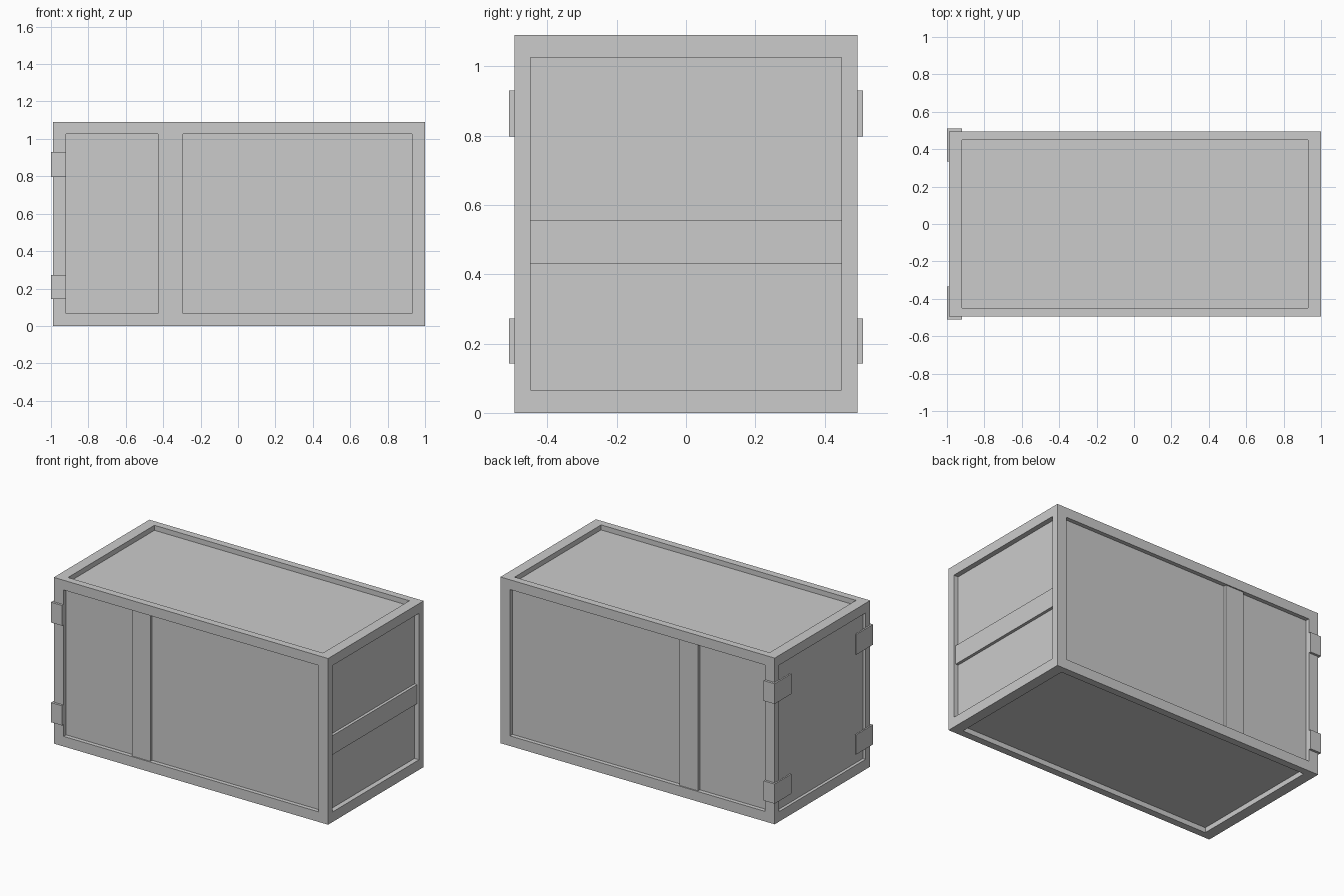
import bpy, bmesh
from mathutils import Vector

if "Cube" in bpy.data.objects:
    bpy.data.objects.remove(bpy.data.objects["Cube"])

LO, HI = Vector((-0.99, -0.495, 0.0)), Vector((1.0, 0.495, 1.09))      # outer shell
IN_LO, IN_HI = (-0.92, -0.448, 0.066), (0.93, 0.448, 1.026)            # panel openings


def add_box(bm, lo, hi):
    verts = bmesh.ops.create_cube(bm, size=1)["verts"]
    for v in verts:
        v.co = [hi[i] if v.co[i] > 0 else lo[i] for i in range(3)]


def make(name, bm):
    bmesh.ops.recalc_face_normals(bm, faces=bm.faces)
    mesh = bpy.data.meshes.new(name)
    bm.to_mesh(mesh)
    bm.free()
    obj = bpy.data.objects.new(name, mesh)
    bpy.context.collection.objects.link(obj)
    return obj


def box(name, lo, hi):
    bm = bmesh.new()
    add_box(bm, lo, hi)
    return make(name, bm)


# Crate shell: every side gets a frame border and a recessed panel
bm = bmesh.new()
add_box(bm, LO, HI)
bm.normal_update()
mid = (LO + HI) / 2
for face in list(bm.faces):
    n = face.normal.copy()
    axis = max(range(3), key=lambda i: abs(n[i]))
    depth = 0.02 if n.x < -0.5 else 0.033 if abs(n.y) < 0.5 else 0.027
    bmesh.ops.inset_individual(bm, faces=[face], thickness=0.02)
    for v in face.verts:
        for i in range(3):
            if i != axis:
                v.co[i] = IN_HI[i] if v.co[i] > mid[i] else IN_LO[i]
    panel = bmesh.ops.extrude_discrete_faces(bm, faces=[face])["faces"][0]
    for v in panel.verts:
        v.co -= n * depth
make("crate_shell", bm)

# Upright battens on the front and back panels
for name, s in (("front_batten", -1), ("back_batten", 1)):
    y = sorted((s * 0.46, s * 0.487))
    box(name, (-0.428, y[0], IN_LO[2]), (-0.295, y[1], IN_HI[2]))

# Horizontal batten on the right end
box("end_batten", (0.96, IN_LO[1], 0.43), (0.986, IN_HI[1], 0.555))

# L-shaped corner brackets on the left end, built at the back and mirrored
profile = [(-1.0, 0.335), (-0.99, 0.335), (-0.99, 0.495),
           (-0.92, 0.495), (-0.92, 0.51), (-1.0, 0.51)]
for name, z0, z1 in (("lower_brackets", 0.143, 0.272), ("upper_brackets", 0.797, 0.93)):
    bm = bmesh.new()
    base = bm.faces.new([bm.verts.new((x, y, z0)) for x, y in profile])
    ext = bmesh.ops.extrude_face_region(bm, geom=[base], use_keep_orig=True)
    for v in ext["geom"]:
        if isinstance(v, bmesh.types.BMVert):
            v.co.z = z1
    mod = make(name, bm).modifiers.new("mirror", "MIRROR")
    mod.use_axis = (False, True, False)
    mod.use_mirror_merge = False
